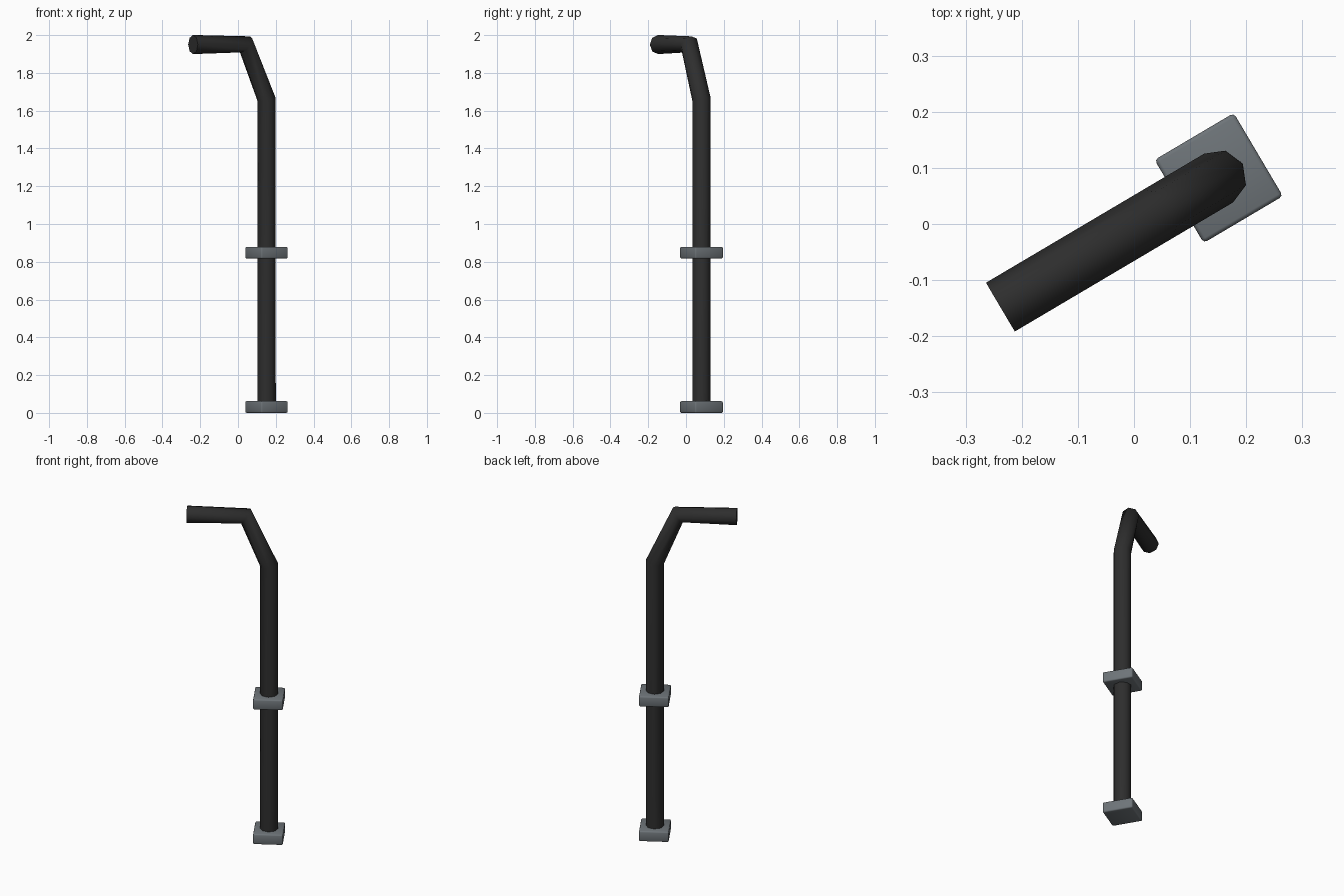
import bpy, bmesh, math
from mathutils import Vector, Matrix

if "Cube" in bpy.data.objects:
    bpy.data.objects.remove(bpy.data.objects["Cube"])

ANGLE = math.radians(30.6)            # heading of the bent arm
BASE = Vector((0.151, 0.082, 0.0))    # foot of the pole
SIDES, RADIUS = 8, 0.0505


def material(name, color):
    m = bpy.data.materials.new(name)
    m.diffuse_color = (*color, 1)
    m.use_nodes = True
    m.node_tree.nodes["Principled BSDF"].inputs["Base Color"].default_value = m.diffuse_color
    return m


black = material("black_tube", (0.027, 0.027, 0.027))
grey = material("grey_metal", (0.155, 0.175, 0.19))


def finish(name, bm, mat, smooth_angle):
    bmesh.ops.recalc_face_normals(bm, faces=bm.faces[:])
    mesh = bpy.data.meshes.new(name)
    bm.to_mesh(mesh)
    bm.free()
    mesh.materials.append(mat)
    ob = bpy.data.objects.new(name, mesh)
    bpy.context.collection.objects.link(ob)
    ob.matrix_world = Matrix.Translation(BASE) @ Matrix.Rotation(ANGLE, 4, 'Z')
    bpy.ops.object.select_all(action='DESELECT')
    bpy.context.view_layer.objects.active = ob
    ob.select_set(True)
    bpy.ops.object.shade_smooth_by_angle(angle=math.radians(smooth_angle))
    return ob


# Bent pole: an octagon swept along a path in the local x-z plane
path = [Vector(p) for p in ((0, 0, 0.005), (0, 0, 1.66), (-0.128, 0, 1.951), (-0.452, 0, 1.95))]
bm = bmesh.new()
rings = []
for i, p in enumerate(path):
    before = (p - path[i - 1]).normalized() if i else Vector()
    after = (path[i + 1] - p).normalized() if i < len(path) - 1 else Vector()
    tangent = (before + after).normalized()
    side = Vector((0, 1, 0))
    out = side.cross(tangent)
    rings.append([bm.verts.new(p + RADIUS * (math.cos(a) * out + math.sin(a) * side))
                  for a in (math.tau * k / SIDES for k in range(SIDES))])
for lower, upper in zip(rings, rings[1:]):
    for k in range(SIDES):
        n = (k + 1) % SIDES
        bm.faces.new((lower[k], lower[n], upper[n], upper[k]))
bm.faces.new(rings[0])
bm.faces.new(rings[-1])
finish("bent_pole", bm, black, 60)

# Square mounting blocks with softened edges
for name, z in (("base_block", 0.031), ("middle_block", 0.848)):
    bm = bmesh.new()
    bmesh.ops.create_cube(bm, size=1)
    bmesh.ops.scale(bm, vec=(0.164, 0.172, 0.062), verts=bm.verts[:])
    bmesh.ops.translate(bm, vec=(0, 0, z), verts=bm.verts[:])
    bmesh.ops.bevel(bm, geom=bm.edges[:], offset=0.007, segments=2, profile=0.5, affect='EDGES')
    finish(name, bm, grey, 50)
